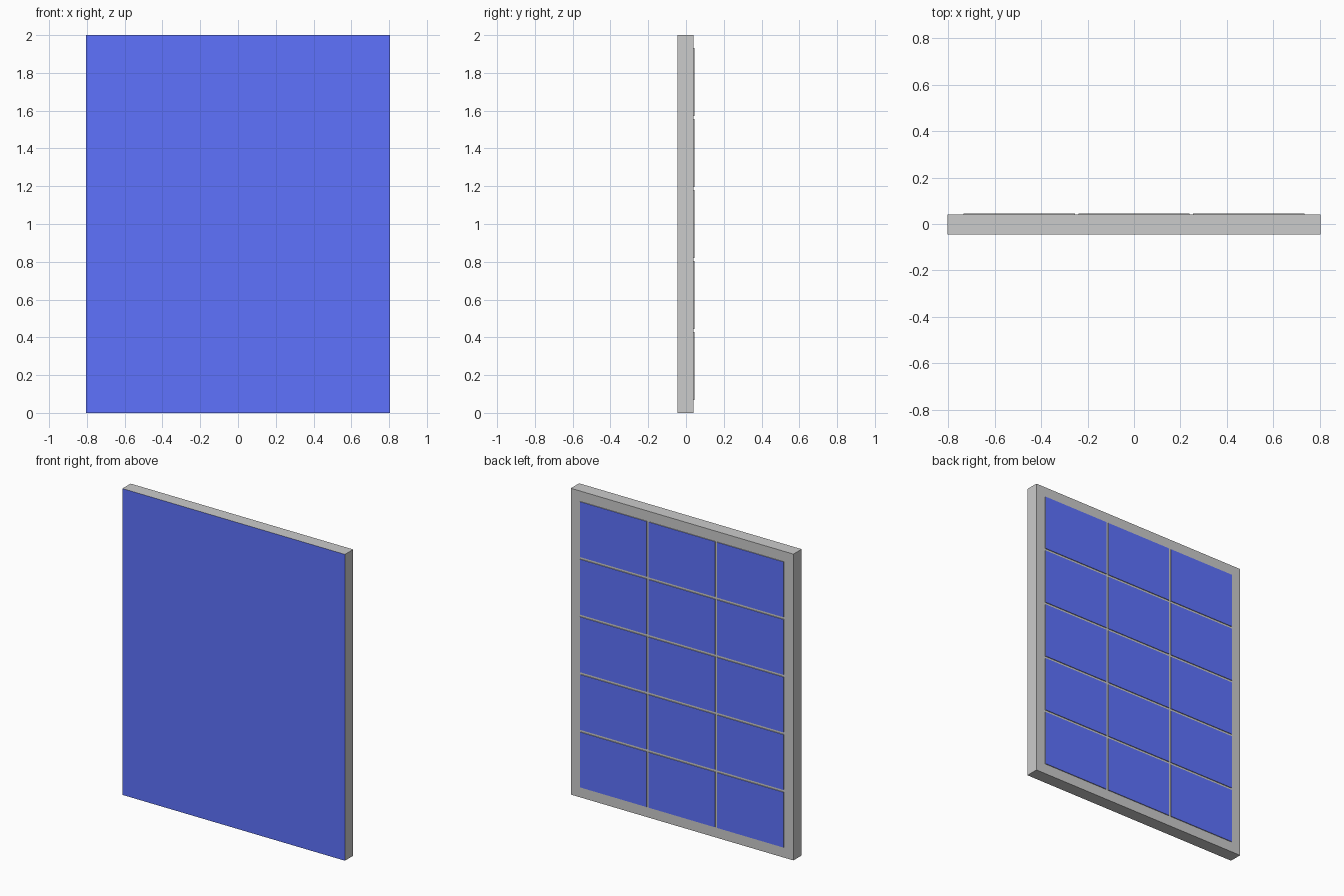
import bpy
import bmesh

if "Cube" in bpy.data.objects:
    bpy.data.objects.remove(bpy.data.objects["Cube"])

W, H = 0.804, 2.0                        # half width, height
FRONT, BACK, PROUD = -0.045, 0.04, 0.045  # depth positions
COLS, ROWS, GAP = 3, 5, 0.015
PX, PZ = 0.495, 0.376                    # cell pitch

blue = bpy.data.materials.new("blue_cell")
blue.diffuse_color = (0.113, 0.171, 0.99, 1)
blue.use_nodes = True
blue.node_tree.nodes["Principled BSDF"].inputs["Base Color"].default_value = blue.diffuse_color


def box(name, x0, x1, y0, y1, z0, z1, mat=None, keep=lambda f: True):
    """Axis-aligned box; faces failing keep() are left out."""
    bm = bmesh.new()
    bmesh.ops.create_cube(bm, size=1)
    for v in bm.verts:
        v.co.x = x1 if v.co.x > 0 else x0
        v.co.y = y1 if v.co.y > 0 else y0
        v.co.z = z1 if v.co.z > 0 else z0
    bm.normal_update()
    bmesh.ops.delete(bm, geom=[f for f in bm.faces if not keep(f)], context='FACES')
    mesh = bpy.data.meshes.new(name)
    bm.to_mesh(mesh)
    bm.free()
    if mat:
        mesh.materials.append(mat)
    obj = bpy.data.objects.new(name, mesh)
    bpy.context.collection.objects.link(obj)
    return obj


# Grey frame slab, closed at the front by the blue sheet
box("frame", -W, W, FRONT, BACK, 0, H, keep=lambda f: f.normal.y > -0.5)
box("front_sheet", -W, W, FRONT, BACK, 0, H, blue, keep=lambda f: f.normal.y < -0.5)

# Raised grid of cells on the back: grey rims with blue faces
for c in range(COLS):
    for r in range(ROWS):
        x = (c - (COLS - 1) / 2) * PX
        z = H / 2 + (r - (ROWS - 1) / 2) * PZ
        hx, hz = (PX - GAP) / 2, (PZ - GAP) / 2
        dims = (x - hx, x + hx, BACK, PROUD, z - hz, z + hz)
        box(f"cell_rim_{c}_{r}", *dims, keep=lambda f: abs(f.normal.y) < 0.5)
        box(f"cell_face_{c}_{r}", *dims, blue, keep=lambda f: f.normal.y > 0.5)
